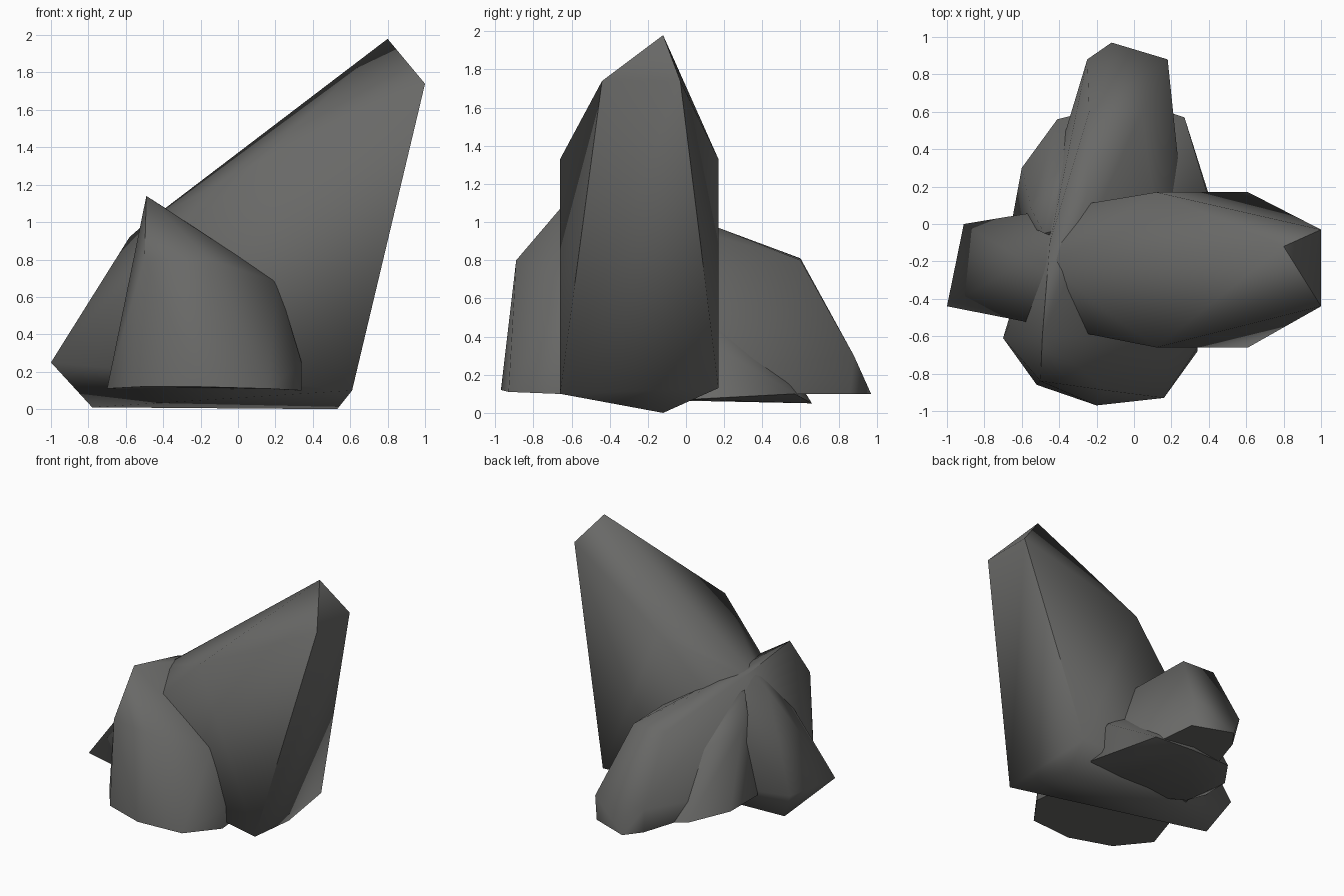
import bpy, bmesh, math

stone = bpy.data.materials.new("dark_grey_stone")
stone.diffuse_color = (0.14, 0.14, 0.135, 1)


def rock(name, points):
    """Faceted boulder: convex hull around a few corner points, softly shaded."""
    bm = bmesh.new()
    for p in points:
        bm.verts.new(p)
    res = bmesh.ops.convex_hull(bm, input=bm.verts[:])
    loose = [v for v in bm.verts if not v.link_faces]
    bmesh.ops.delete(bm, geom=loose, context='VERTS')
    bmesh.ops.dissolve_limit(bm, angle_limit=math.radians(3), verts=bm.verts[:], edges=bm.edges[:])
    bmesh.ops.recalc_face_normals(bm, faces=bm.faces[:])
    mesh = bpy.data.meshes.new(name)
    bm.to_mesh(mesh)
    bm.free()
    mesh.materials.append(stone)
    obj = bpy.data.objects.new(name, mesh)
    bpy.context.collection.objects.link(obj)
    bpy.ops.object.select_all(action='DESELECT')
    obj.select_set(True)
    bpy.context.view_layer.objects.active = obj
    bpy.ops.object.shade_smooth_by_angle(angle=math.radians(65))


# Tall leaning slab running left to right
rock("leaning_slab", [
    (0.80, -0.12, 1.98), (1.00, -0.03, 1.74), (1.00, -0.44, 1.74),
    (0.12, 0.17, 1.33), (0.12, -0.66, 1.33),
    (0.61, 0.17, 0.13), (0.61, -0.66, 0.10), (0.53, -0.12, 0.0),
    (-0.50, -0.20, 0.99), (-0.58, -0.20, 0.92),
    (-1.00, -0.44, 0.25), (-0.91, 0.00, 0.25), (-0.78, -0.12, 0.01),
])

# Boulder running front to back
rock("cross_boulder", [
    (-0.49, -0.60, 1.14), (-0.45, -0.10, 1.04), (0.21, -0.62, 0.68),
    (-0.50, -0.84, 0.80), (-0.15, -0.89, 0.80),
    (-0.70, -0.61, 0.11), (-0.52, -0.86, 0.12), (-0.20, -0.97, 0.12),
    (0.16, -0.93, 0.11), (0.34, -0.68, 0.10), (0.34, -0.66, 0.25),
    (-0.24, 0.60, 0.81), (0.04, 0.60, 0.80), (-0.25, 0.17, 0.97),
    (-0.25, 0.88, 0.30), (0.18, 0.88, 0.30), (-0.12, 0.97, 0.10),
    (0.18, 0.86, 0.10), (0.25, 0.17, 0.12), (-0.22, 0.84, 0.10),
])

# Low boulder behind
rock("low_boulder", [
    (-0.48, -0.05, 0.96), (-0.55, 0.08, 0.72), (-0.40, 0.30, 0.62),
    (-0.65, 0.03, 0.20), (-0.60, 0.30, 0.16), (-0.41, 0.56, 0.12),
    (0.00, 0.66, 0.05), (0.27, 0.57, 0.10), (0.39, 0.17, 0.34),
    (0.45, 0.00, 0.07), (-0.45, 0.05, 0.07), (0.20, -0.30, 0.07),
])
